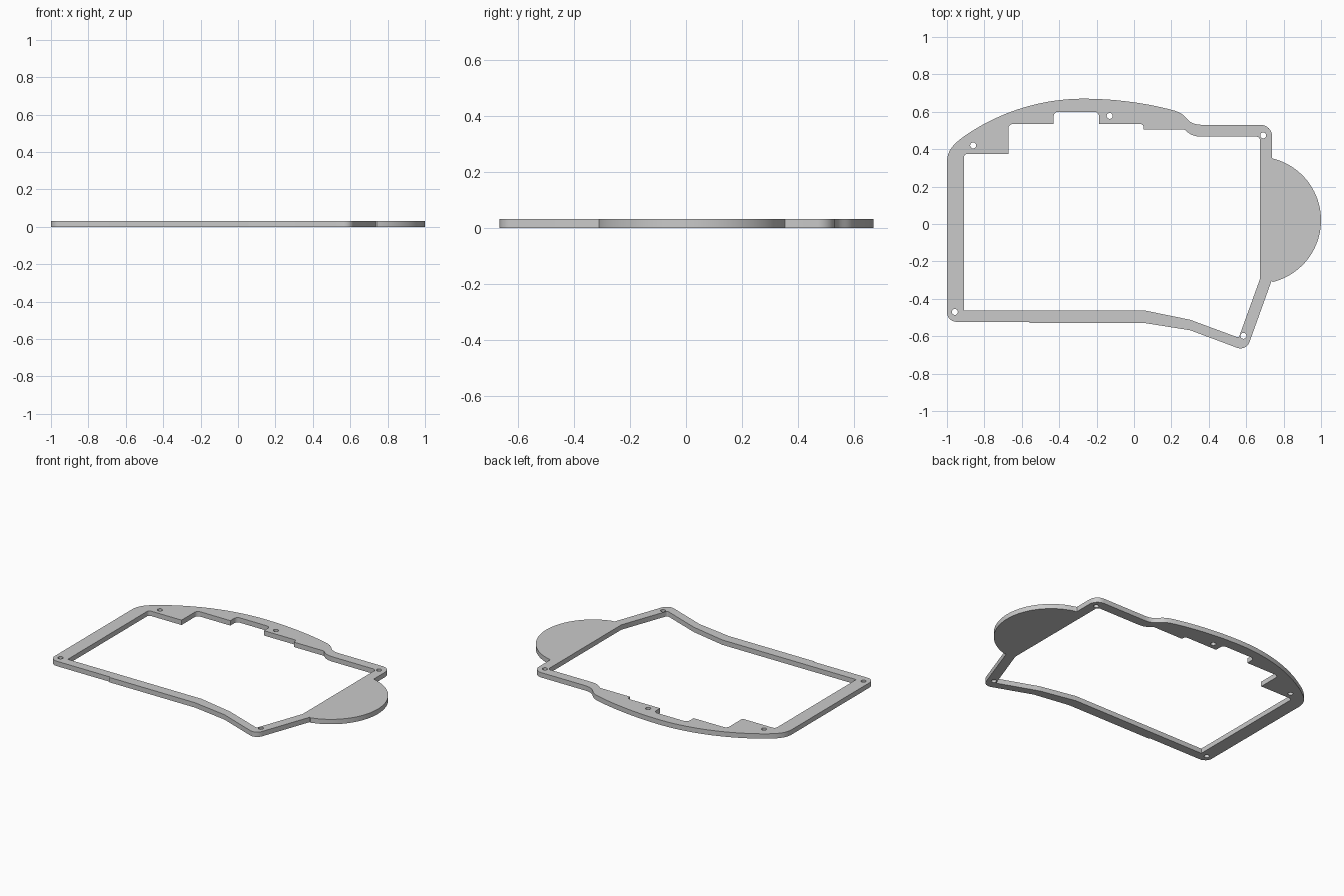
import bpy, bmesh, math
from mathutils import Vector

THICKNESS = 0.032

if "Cube" in bpy.data.objects:
    bpy.data.objects.remove(bpy.data.objects["Cube"])


def rounded(corners, steps=6):
    """Path through (x, y, radius) corners, each rounded with a tangent arc."""
    path = []
    count = len(corners)
    for i, (x, y, radius) in enumerate(corners):
        corner = Vector((x, y))
        if radius == 0 or i in (0, count - 1):
            path.append(corner)
            continue
        before = (Vector(corners[i - 1][:2]) - corner).normalized()
        after = (Vector(corners[i + 1][:2]) - corner).normalized()
        half = before.angle(after) / 2
        reach = radius / math.tan(half)
        centre = corner + (before + after).normalized() * radius / math.sin(half)
        start = corner + before * reach - centre
        end = corner + after * reach - centre
        for k in range(steps + 1):
            spoke = start.lerp(end, k / steps).normalized()
            path.append(centre + spoke * radius)
    return path


def bezier(a, b, c, d, steps=12):
    """Cubic curve sampled into points."""
    a, b, c, d = map(Vector, (a, b, c, d))
    return [a * (1 - t) ** 3 + b * 3 * t * (1 - t) ** 2 + c * 3 * t * t * (1 - t) + d * t ** 3
            for t in (k / steps for k in range(steps + 1))]


def arc(x, y, radius, start, end, steps):
    """Circular arc between two angles in degrees."""
    angles = (math.radians(start + (end - start) * k / steps) for k in range(steps + 1))
    return [Vector((x + radius * math.cos(a), y + radius * math.sin(a))) for a in angles]


# Outer edge: left side, arched back, shoulder, round side lobe, angled front
outer = rounded([(-0.56, -0.53, 0), (-0.56, -0.523, 0), (-1, -0.523, 0.05), (-1, 0.33, 0)])
outer += bezier((-1, 0.33), (-1, 0.4), (-0.955, 0.435), (-0.9, 0.475))
outer += bezier((-0.9, 0.475), (-0.7, 0.61), (-0.48, 0.67), (-0.27, 0.67), 20)
outer += bezier((-0.27, 0.67), (-0.1, 0.67), (0.08, 0.645), (0.22, 0.605))
outer += bezier((0.22, 0.605), (0.3, 0.58), (0.27, 0.53), (0.37, 0.53))
outer += rounded([(0.37, 0.53, 0), (0.738, 0.53, 0.06), (0.738, 0.353, 0)])
outer += arc(0.66, 0.02, 0.34, 76, -76, 40)
outer += rounded([(0.735, -0.305, 0), (0.6, -0.68, 0.05), (0.3, -0.568, 0.1),
                  (0.06, -0.53, 0.1), (-0.56, -0.53, 0)])

# Inner opening with stepped notches along the back
inner = rounded([(0.06, -0.463, 0), (-0.91, -0.463, 0), (-0.91, 0.375, 0.02),
                 (-0.672, 0.375, 0), (-0.672, 0.535, 0.025), (-0.43, 0.535, 0),
                 (-0.43, 0.6, 0.025), (-0.187, 0.6, 0.025), (-0.187, 0.535, 0),
                 (0.052, 0.535, 0.02), (0.052, 0.505, 0), (0.27, 0.505, 0)])
inner += bezier((0.27, 0.505), (0.29, 0.487), (0.31, 0.467), (0.36, 0.467))
inner += rounded([(0.36, 0.467, 0), (0.674, 0.467, 0.02), (0.674, -0.293, 0),
                  (0.56, -0.608, 0.01), (0.3, -0.512, 0.1), (0.06, -0.463, 0)])

# Screw holes
holes = [(-0.86, 0.42), (-0.13, 0.578), (0.691, 0.474), (-0.958, -0.47), (0.585, -0.598)]
loops = [outer, inner] + [arc(x, y, 0.016, 0, 360, 20) for x, y in holes]

# Filled flat profile, given thickness
profile = bpy.data.curves.new("frame_plate", "CURVE")
profile.dimensions = "2D"
profile.fill_mode = "BOTH"
profile.extrude = THICKNESS / 2
for loop in loops:
    points = [p for i, p in enumerate(loop) if (p - loop[i - 1]).length > 0.0005]
    spline = profile.splines.new("POLY")
    spline.points.add(len(points) - 1)
    for target, p in zip(spline.points, points):
        target.co = (p.x, p.y, 0, 1)
    spline.use_cyclic_u = True

plate = bpy.data.objects.new("frame_plate", profile)
bpy.context.collection.objects.link(plate)
bpy.ops.object.select_all(action="DESELECT")
plate.select_set(True)
bpy.context.view_layer.objects.active = plate
bpy.ops.object.convert(target="MESH")
plate = bpy.context.object

# Weld caps to walls and rest the plate on the ground
bm = bmesh.new()
bm.from_mesh(plate.data)
bmesh.ops.remove_doubles(bm, verts=bm.verts, dist=0.0001)
bmesh.ops.translate(bm, verts=bm.verts, vec=(0, 0, THICKNESS / 2))
bmesh.ops.recalc_face_normals(bm, faces=bm.faces)
bm.to_mesh(plate.data)
bm.free()
bpy.ops.object.shade_smooth_by_angle(angle=math.radians(30))

# Plain grey finish
grey = bpy.data.materials.new("plain_grey")
grey.use_nodes = True
colour = (0.59, 0.59, 0.59, 1)
grey.diffuse_color = colour
grey.node_tree.nodes["Principled BSDF"].inputs["Base Color"].default_value = colour
plate.data.materials.clear()
plate.data.materials.append(grey)
